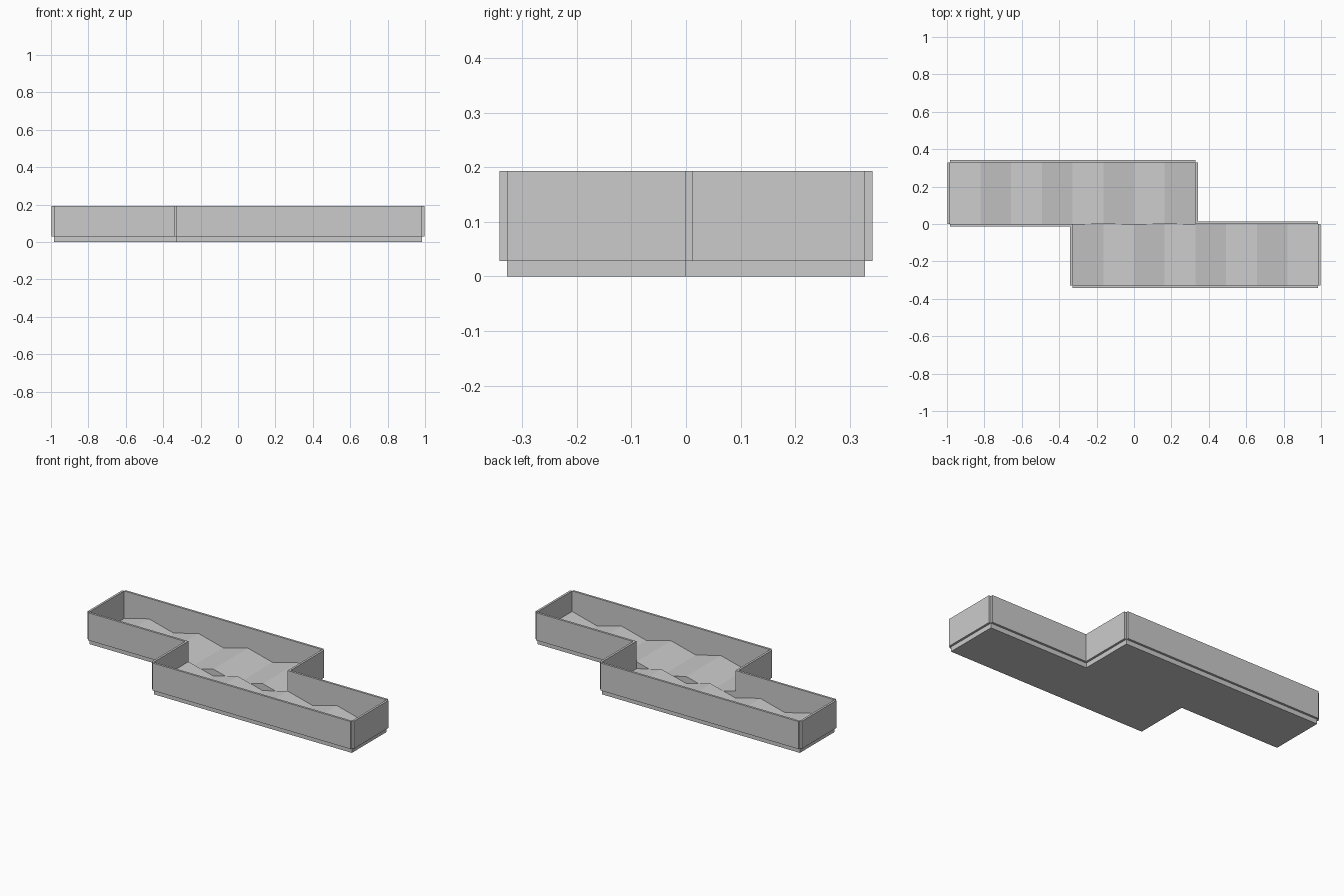
import bpy
import bmesh

if "Cube" in bpy.data.objects:
    bpy.data.objects.remove(bpy.data.objects["Cube"])

S = 0.1641          # length of one ripple slope
D = 2 * S           # depth of each row
T = 0.0131          # wall thickness
LOW, HIGH = 0.028, 0.070
WALL_TOP = 0.193


def finish(bm, name):
    bmesh.ops.remove_doubles(bm, verts=bm.verts, dist=1e-5)
    bmesh.ops.recalc_face_normals(bm, faces=bm.faces)
    mesh = bpy.data.meshes.new(name)
    bm.to_mesh(mesh)
    bm.free()
    obj = bpy.data.objects.new(name, mesh)
    bpy.context.collection.objects.link(obj)
    return obj


def box(name, x0, x1, y0, y1, z0, z1):
    bm = bmesh.new()
    bmesh.ops.create_cube(bm, size=1)
    for v in bm.verts:
        v.co = (x1 if v.co.x > 0 else x0,
                y1 if v.co.y > 0 else y0,
                z1 if v.co.z > 0 else z0)
    return finish(bm, name)


def height(i, row):
    return HIGH if (i + row) % 2 else LOW


# Rippled floor: two staggered rows with opposite ripple phase
bm = bmesh.new()


def face(*pts):
    bm.faces.new([bm.verts.new(p) for p in pts])


for row, start, outer in ((0, -6, D), (1, -2, -D)):
    for i in range(start, start + 8):
        xa, xb = i * S, (i + 1) * S
        za, zb = height(i, row), height(i + 1, row)
        face((xa, 0, za), (xb, 0, zb), (xb, outer, zb), (xa, outer, za))
        face((xa, 0, 0), (xb, 0, 0), (xb, outer, 0), (xa, outer, 0))
        face((xa, outer, 0), (xb, outer, 0), (xb, outer, zb), (xa, outer, za))
        if not -2 <= i < 2:
            face((xa, 0, 0), (xb, 0, 0), (xb, 0, zb), (xa, 0, za))
    for i in (start, start + 8):
        x, z = i * S, height(i, row)
        face((x, 0, 0), (x, outer, 0), (x, outer, z), (x, 0, z))

# Small triangular steps where the two rows meet
for i in range(-2, 2):
    mid = ((i + 0.5) * S, 0, (LOW + HIGH) / 2)
    for j in (i, i + 1):
        face((j * S, 0, LOW), (j * S, 0, HIGH), mid)
finish(bm, "rippled_floor")

# Walls hung around the outside of the floor, open notches at the corners;
# the second half is the first turned by 180 degrees
L = 6 * S
walls = {
    "long_wall": (-L, D, D, D + T),
    "short_wall": (-L, -D, -T, 0),
    "outer_end_wall": (-L - T, -L, 0, D),
    "inner_end_wall": (D, D + T, 0, D),
}
for name, (x0, x1, y0, y1) in walls.items():
    box("back_" + name, x0, x1, y0, y1, LOW, WALL_TOP)
    box("front_" + name, -x1, -x0, -y1, -y0, LOW, WALL_TOP)
